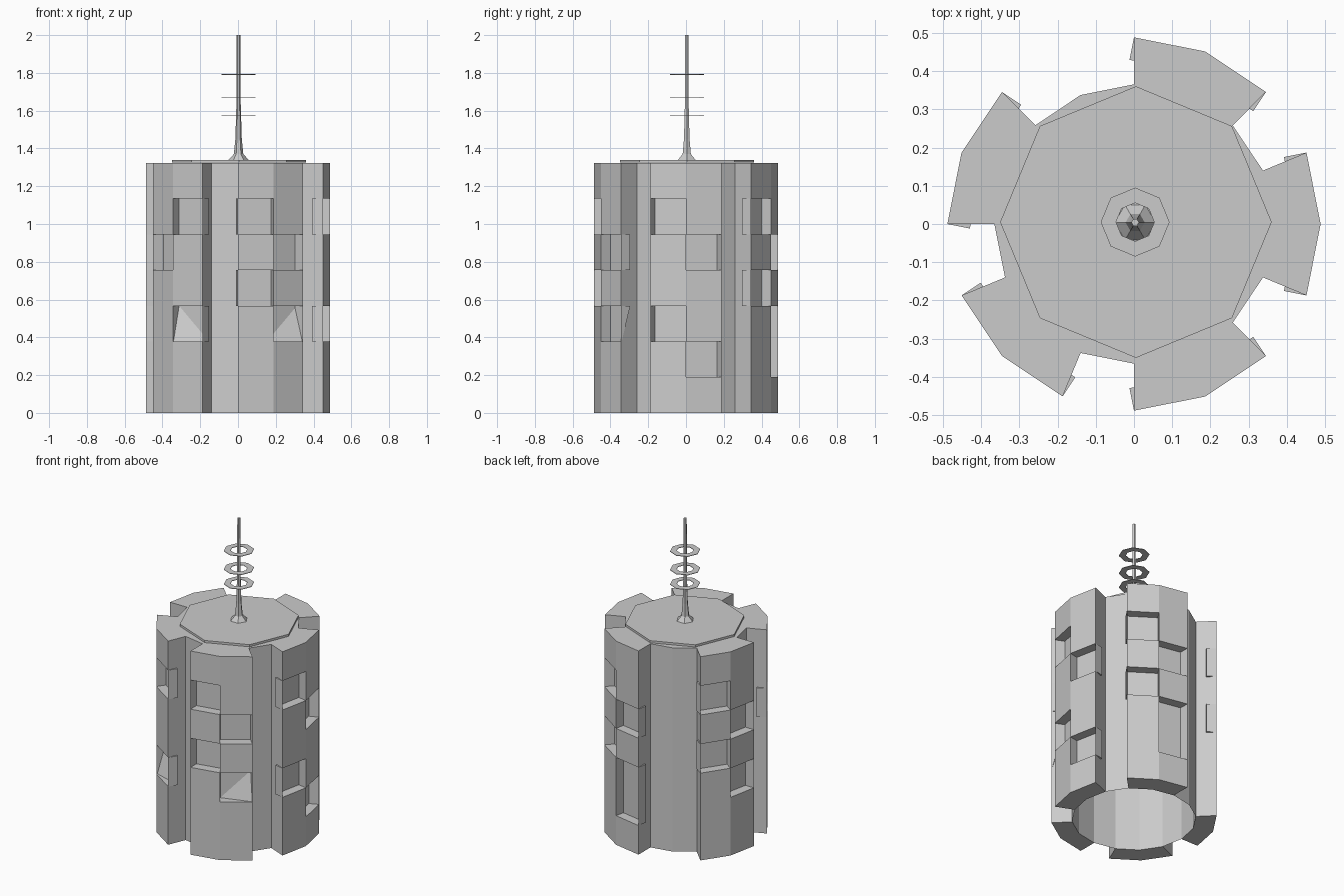
import bpy, bmesh, math
from mathutils import Vector

cube = bpy.data.objects.get("Cube")
if cube:
    bpy.data.objects.remove(cube)

SIDES, ROWS = 16, 7
HEIGHT = 1.323
R_CORE, R_OUT = 0.365, 0.488
DEPTH = 0.06

grey = bpy.data.materials.new("light_grey")
grey.use_nodes = True
grey.diffuse_color = (0.6, 0.6, 0.6, 1)
grey.node_tree.nodes["Principled BSDF"].inputs["Base Color"].default_value = (0.6, 0.6, 0.6, 1)


def finish(name, bm, location=(0, 0, 0)):
    """Turn a bmesh into a named flat-shaded object."""
    bmesh.ops.remove_doubles(bm, verts=bm.verts, dist=0.0005)
    bmesh.ops.recalc_face_normals(bm, faces=bm.faces)
    mesh = bpy.data.meshes.new(name)
    bm.to_mesh(mesh)
    bm.free()
    mesh.materials.append(grey)
    obj = bpy.data.objects.new(name, mesh)
    obj.location = location
    bpy.context.collection.objects.link(obj)
    return obj


def polar(radius, step, z, sides=SIDES):
    a = 2 * math.pi * step / sides
    return Vector((radius * math.cos(a), radius * math.sin(a), z))


def face(bm, points):
    return bm.faces.new([bm.verts.new(p) for p in points])


def lathe(name, profile, sides, top=False, bottom=False, location=(0, 0, 0)):
    """Revolve (radius, z) pairs, with optional end caps."""
    bm = bmesh.new()
    for (r0, z0), (r1, z1) in zip(profile, profile[1:]):
        for i in range(sides):
            face(bm, [polar(r0, i, z0, sides), polar(r0, i + 1, z0, sides),
                      polar(r1, i + 1, z1, sides), polar(r1, i, z1, sides)])
    for wanted, (r, z) in ((bottom, profile[0]), (top, profile[-1])):
        if wanted:
            face(bm, [polar(r, i, z, sides) for i in range(sides)])
    return finish(name, bm, location)


def window(bm, corners, step, lifted):
    """Recess one wall cell; a lifted corner gives a sloping back."""
    push = -DEPTH * polar(1, step + 0.5, 0)
    back = [c + push * (0.1 if k == lifted else 1) for k, c in enumerate(corners)]
    for k in range(4):
        n = (k + 1) % 4
        face(bm, [corners[k], corners[n], back[n], back[k]])
    if lifted is None:
        face(bm, back)
    else:
        a, b, c, d = (back[(lifted + k) % 4] for k in range(4))
        face(bm, [a, b, d])
        face(bm, [b, c, d])


def wall_block(name, first, windows, lifted):
    """Raised two-facet block with recessed windows."""
    bm = bmesh.new()
    for side in range(2):
        s = first + side
        for row in range(ROWS):
            z0, z1 = HEIGHT * row / ROWS, HEIGHT * (row + 1) / ROWS
            cell = [polar(R_OUT, s, z0), polar(R_OUT, s + 1, z0),
                    polar(R_OUT, s + 1, z1), polar(R_OUT, s, z1)]
            if row not in windows[side]:
                face(bm, cell)
            elif row + 1 in windows[side]:
                continue  # lower half of a tall window
            else:
                if row - 1 in windows[side]:
                    for k in (0, 1):
                        cell[k].z -= HEIGHT / ROWS
                window(bm, cell, s, lifted.get((side, row)))
        # top and bottom ledges
        for z in (0, HEIGHT):
            face(bm, [polar(R_CORE, s, z), polar(R_OUT, s, z),
                      polar(R_OUT, s + 1, z), polar(R_CORE, s + 1, z)])
    # side walls
    for s in (first, first + 2):
        face(bm, [polar(R_CORE, s, 0), polar(R_OUT, s, 0),
                  polar(R_OUT, s, HEIGHT), polar(R_CORE, s, HEIGHT)])
    bmesh.ops.dissolve_limit(bm, angle_limit=0.01, verts=bm.verts, edges=bm.edges)
    return finish(name, bm)


# Hollow core, open underneath
lathe("core_wall", [(R_CORE, 0), (R_CORE, HEIGHT)], SIDES, top=True)

# Raised blocks: first facet, window rows on each facet, lifted corners
BLOCKS = {
    "left_block": (-1, ((5, 2), (4, 1)), {}),
    "back_left_block": (2, ((5, 3), (4, 2, 1)), {}),
    "back_right_block": (6, ((5, 3), (4, 2)), {}),
    "front_right_block": (9, ((4,), (5, 2)), {(1, 2): 0}),
    "front_left_block": (12, ((5, 3), (4, 2)), {(1, 2): 1}),
}
for name, (first, windows, lifted) in BLOCKS.items():
    wall_block(name, first, windows, lifted)

# Thin octagonal roof plate
lathe("roof_plate", [(0.355, HEIGHT + 0.003), (0.355, 1.34)], 8, True, True, (0.005, 0.005, 0))

# Antenna mast with flared foot
lathe("antenna_mast", [(0.055, 1.338), (0.025, 1.37), (0.017, 1.45), (0.011, 1.65), (0.01, 2.0)],
      6, top=True, location=(0.003, 0.004, 0))

# Flat rings around the mast
for i, z in enumerate((1.575, 1.67, 1.79)):
    lathe(f"antenna_ring_{i + 1}", [(0.05, z), (0.09, z), (0.09, z + 0.003), (0.05, z + 0.003), (0.05, z)],
          8, location=(0.003, 0.005, 0))
